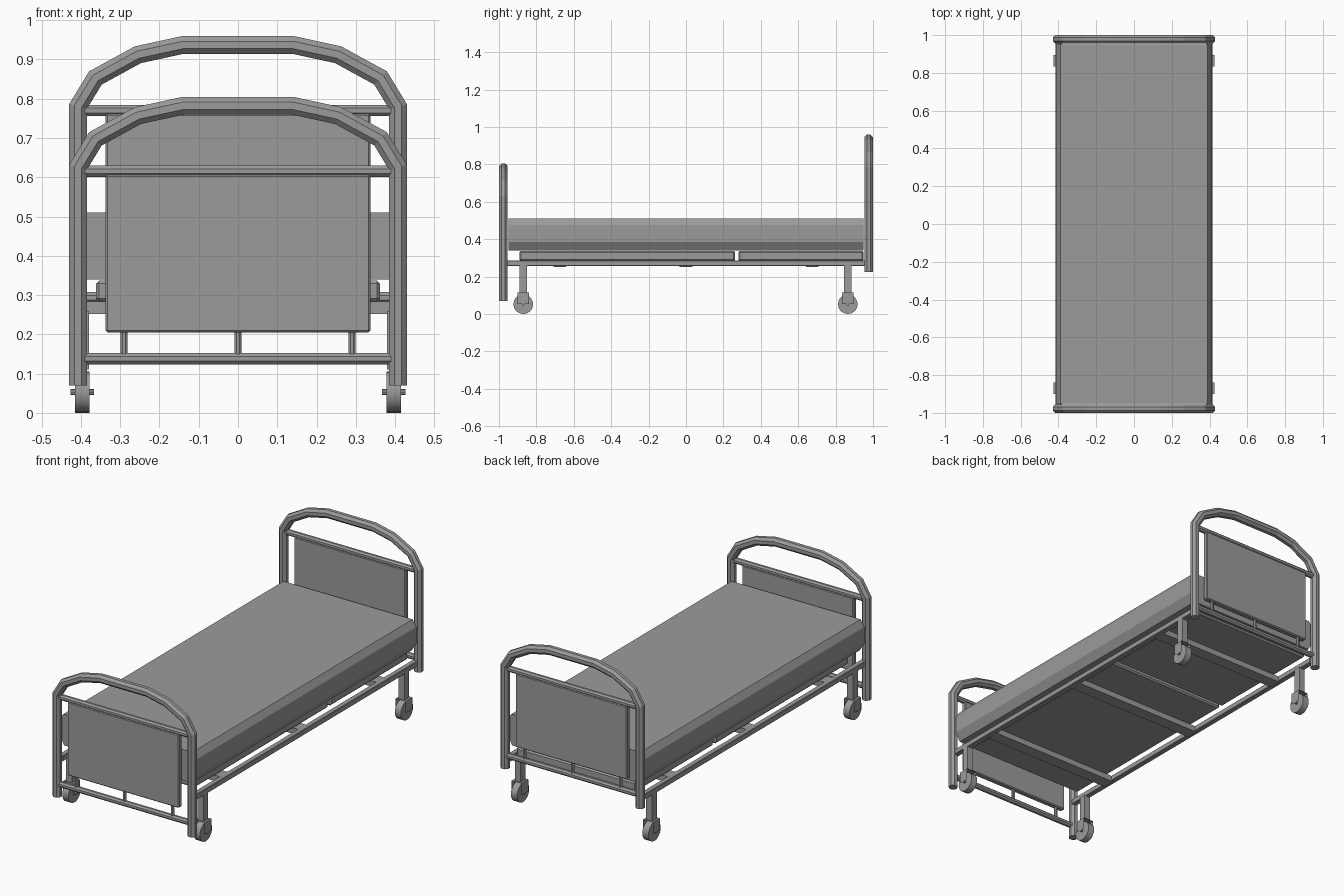
import bpy, bmesh, math
from mathutils import Vector

cube = bpy.data.objects.get("Cube")
if cube:
    bpy.data.objects.remove(cube, do_unlink=True)

grey = bpy.data.materials.new("plain grey")
grey.use_nodes = True
COLOUR = (0.33, 0.33, 0.33, 1)
grey.diffuse_color = COLOUR
grey.node_tree.nodes["Principled BSDF"].inputs["Base Color"].default_value = COLOUR


def finish(name, bm, closed=True):
    if closed:
        bmesh.ops.recalc_face_normals(bm, faces=bm.faces)
    mesh = bpy.data.meshes.new(name)
    bm.to_mesh(mesh)
    bm.free()
    mesh.materials.append(grey)
    obj = bpy.data.objects.new(name, mesh)
    bpy.context.collection.objects.link(obj)
    return obj


def box(name, lo, hi, bevel=0):
    bm = bmesh.new()
    bmesh.ops.create_cube(bm, size=1)
    lo, hi = Vector(lo), Vector(hi)
    for v in bm.verts:
        v.co = (lo + hi) / 2 + v.co * (hi - lo)
    if bevel:
        bmesh.ops.bevel(bm, geom=bm.edges[:], offset=bevel, segments=1, affect='EDGES')
    return finish(name, bm)


def tube(name, path, y, radius, sides=8):
    """Sweep a flat-sided ring along an (x, z) path with mitred corners."""
    bm = bmesh.new()
    pts = [Vector(p) for p in path]
    reach = radius / math.cos(math.pi / sides)
    rings = []
    for i, p in enumerate(pts):
        before = (p - pts[i - 1]).normalized() if i else (pts[1] - p).normalized()
        after = (pts[i + 1] - p).normalized() if i < len(pts) - 1 else before
        mid = (before + after).normalized()
        across = Vector((-mid.y, mid.x)) / mid.dot(before)
        ring = []
        for k in range(sides):
            a = math.tau * (k + 0.5) / sides
            q = p + across * reach * math.cos(a)
            ring.append(bm.verts.new((q.x, y + reach * math.sin(a), q.y)))
        rings.append(ring)
    for r, s in zip(rings, rings[1:]):
        for k in range(sides):
            n = (k + 1) % sides
            bm.faces.new((r[k], r[n], s[n], s[k]))
    bm.faces.new(rings[0])
    bm.faces.new(rings[-1])
    return finish(name, bm)


def cylinder_x(name, centre, radius, width, sides):
    bm = bmesh.new()
    bmesh.ops.create_cone(bm, cap_ends=True, segments=sides, radius1=radius,
                          radius2=radius, depth=width)
    for v in bm.verts:
        v.co = Vector(centre) + Vector((v.co.z, v.co.x, v.co.y))
    return finish(name, bm)


def smooth(obj):
    bpy.ops.object.select_all(action='DESELECT')
    obj.select_set(True)
    bpy.context.view_layer.objects.active = obj
    bpy.ops.object.shade_smooth_by_angle(angle=math.radians(35))


# Head and foot ends: arched frame, two bars, panel and short posts
def bed_end(name, y, drop):
    half = [(0.4075, 0.225 - drop), (0.4075, 0.78 - drop), (0.363, 0.853 - drop),
            (0.255, 0.912 - drop), (0.14, 0.937 - drop)]
    tube(name + "_arch", half + [(-x, z) for x, z in reversed(half)], y, 0.0225)
    for part, z in (("upper", 0.77), ("lower", 0.293)):
        tube(f"{name}_{part}_bar", [(-0.395, z - drop), (0.395, z - drop)], y, 0.0145)
    box(name + "_panel", (-0.337, y - 0.015, 0.36 - drop),
        (0.337, y + 0.015, 0.762 - drop), 0.005)
    for i, x in enumerate((-0.29, 0, 0.29)):
        tube(f"{name}_post_{i + 1}", [(x, 0.3 - drop), (x, 0.365 - drop)], y, 0.009)


bed_end("headboard", 0.977, 0)
bed_end("footboard", -0.977, 0.155)

# Mattress: chamfered cross-section extruded along the bed
bm = bmesh.new()
side = [(0.385, 0.34), (0.412, 0.385), (0.412, 0.475), (0.39, 0.51)]
section = side + [(-x, z) for x, z in reversed(side)]
face = bm.faces.new([bm.verts.new((x, -0.95, z)) for x, z in section])
ext = bmesh.ops.extrude_face_region(bm, geom=[face])
for v in ext["geom"]:
    if isinstance(v, bmesh.types.BMVert):
        v.co.y = 0.95
finish("mattress", bm)

# Two-part mattress platform
box("foot_platform", (-0.362, -0.89, 0.283), (0.362, 0.262, 0.337), 0.008)
box("head_platform", (-0.362, 0.28, 0.283), (0.362, 0.95, 0.337), 0.008)

# Cross members under the platform
for i, y in enumerate((-0.675, 0, 0.675)):
    box(f"cross_member_{i + 1}", (-0.395, y - 0.034, 0.252), (0.395, y + 0.034, 0.284))

for label, s in (("left", 1), ("right", -1)):
    # Side rail
    x = s * 0.4
    box(label + "_rail", (x - 0.015, -0.965, 0.256), (x + 0.015, 0.965, 0.286), 0.003)
    for end, y in (("front", -0.87), ("back", 0.865)):
        # Caster: leg, folded sheet fork, axle and wheel
        x = s * 0.397
        tag = f"{end}_{label}"
        box(tag + "_leg", (x - 0.018, y - 0.02, 0.11), (x + 0.018, y + 0.02, 0.26))
        bm = bmesh.new()
        fold = [(x - 0.03, 0.052), (x - 0.03, 0.115), (x + 0.03, 0.115), (x + 0.03, 0.052)]
        rows = [[bm.verts.new((px, y + d, pz)) for px, pz in fold] for d in (-0.03, 0.03)]
        for k in range(3):
            bm.faces.new((rows[0][k], rows[0][k + 1], rows[1][k + 1], rows[1][k]))
        finish(tag + "_fork", bm, closed=False)
        cylinder_x(tag + "_axle", (x, y, 0.053), 0.008, 0.06, 8)
        smooth(cylinder_x(tag + "_wheel", (x, y, 0.0525), 0.0525, 0.037, 20))
